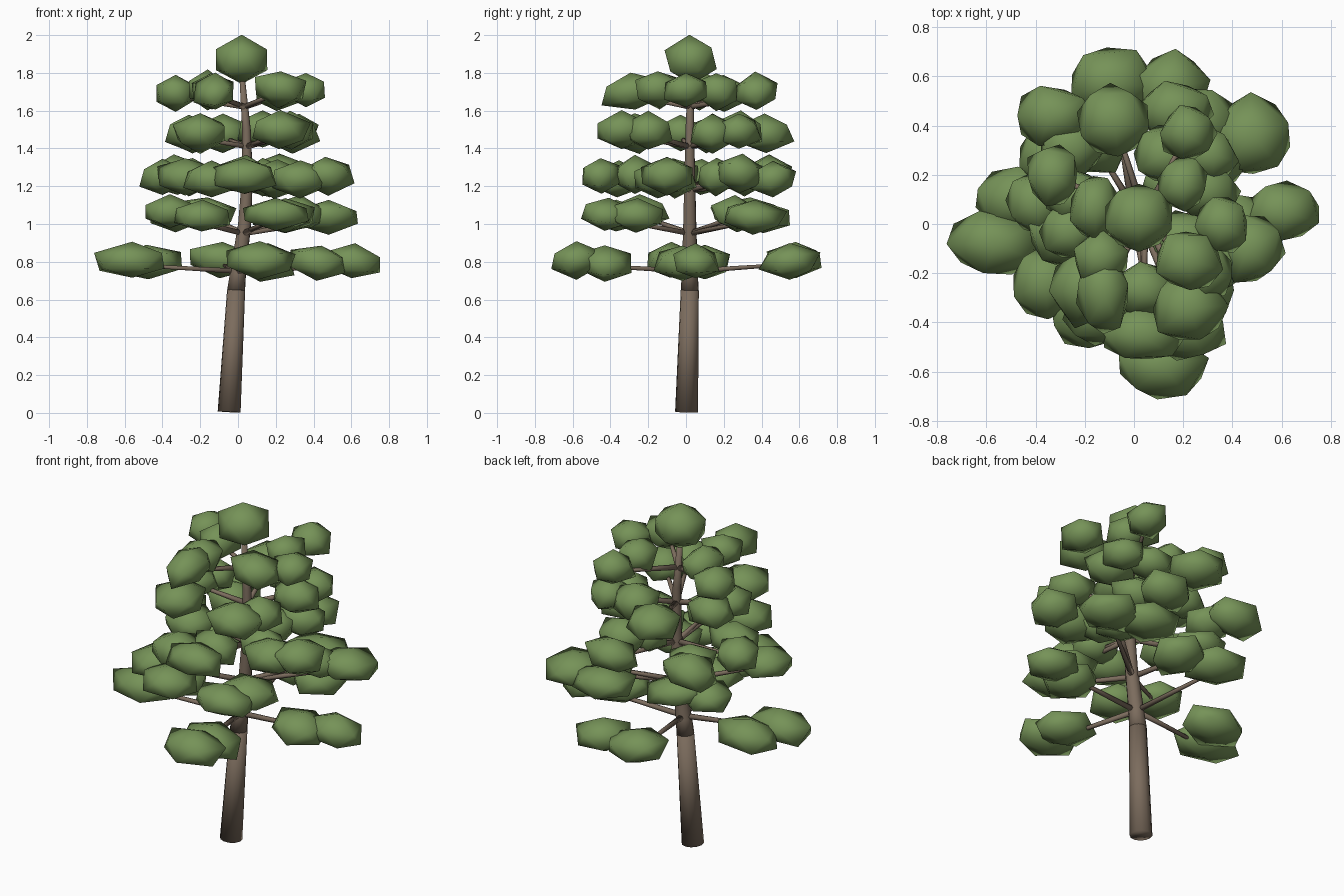
import bpy, bmesh, math, random
from mathutils import Vector, Matrix

random.seed(4)
cube = bpy.data.objects.get("Cube")
if cube:
    bpy.data.objects.remove(cube, do_unlink=True)


def make_material(name, rgb):
    mat = bpy.data.materials.new(name)
    mat.use_nodes = True
    mat.diffuse_color = (*rgb, 1)
    bsdf = mat.node_tree.nodes["Principled BSDF"]
    bsdf.inputs["Base Color"].default_value = (*rgb, 1)
    bsdf.inputs["Roughness"].default_value = 0.9
    return mat


bark = make_material("bark brown", (0.2, 0.15, 0.11))
needles = make_material("needle green", (0.18, 0.29, 0.097))


def finish(bm, name, mat):
    """Smooth-shaded object with one material."""
    bmesh.ops.recalc_face_normals(bm, faces=bm.faces)
    mesh = bpy.data.meshes.new(name)
    bm.to_mesh(mesh)
    bm.free()
    mesh.materials.append(mat)
    mesh.shade_smooth()
    obj = bpy.data.objects.new(name, mesh)
    bpy.context.collection.objects.link(obj)


def tube(name, points, radii, sides):
    """Tapered tube through a list of points, closed at both ends."""
    bm = bmesh.new()
    turn = (Vector(points[-1]) - Vector(points[0])).to_track_quat("Z", "Y")
    rings = []
    for point, radius in zip(points, radii):
        ring = []
        for i in range(sides):
            a = math.tau * i / sides
            offset = Vector((math.cos(a), math.sin(a), 0)) * radius
            ring.append(bm.verts.new(Vector(point) + turn @ offset))
        rings.append(ring)
    for low, high in zip(rings, rings[1:]):
        for i in range(sides):
            j = (i + 1) % sides
            bm.faces.new((low[i], low[j], high[j], high[i]))
    bm.faces.new(rings[0])
    bm.faces.new(rings[-1])
    finish(bm, name, bark)


def clump(name, center, size, jitter=0.11):
    """Irregular squashed foliage ball."""
    bm = bmesh.new()
    bmesh.ops.create_icosphere(bm, subdivisions=1, radius=1)
    yaw = Matrix.Rotation(random.uniform(0, math.tau), 3, "Z")
    tilt = Matrix.Rotation(random.uniform(-0.14, 0.14), 3, random.choice("XY"))
    for v in bm.verts:
        p = yaw @ v.co * random.uniform(1 - jitter, 1 + jitter)
        p = Vector((p.x * size[0], p.y * size[1], p.z * size[2]))
        v.co = Vector(center) + tilt @ p
    finish(bm, name, needles)


# Trunk in two stacked pieces, leaning slightly and bending back near the tip
trunk_path = [(-0.047, 0.003, 0.005), (-0.01, 0.02, 0.65), (0, 0.02, 0.74),
              (0.035, 0.02, 1.0), (0.05, 0.02, 1.25), (0.045, 0.02, 1.5),
              (0.02, 0.025, 1.8)]
trunk_radii = [0.061, 0.048, 0.043, 0.035, 0.029, 0.023, 0.014]
tube("lower_trunk", trunk_path[:2], trunk_radii[:2], 12)
tube("upper_trunk", trunk_path[1:], trunk_radii[1:], 12)


def trunk_at(z):
    for a, b in zip(trunk_path, trunk_path[1:]):
        if a[2] <= z <= b[2]:
            return Vector(a).lerp(Vector(b), (z - a[2]) / (b[2] - a[2]))


# Foliage clumps of each tier: x, y, half width, half depth
lowest = [(-.56, -.08, .19, .13), (-.48, .1, .18, .13), (.61, .05, .16, .12),
          (.43, -.02, .16, .14), (.11, -.58, .18, .13), (.13, -.43, .17, .14),
          (-.09, .58, .18, .14), (.15, .55, .15, .15)]
lower = [(.48, .36, .17, .16), (.25, .41, .17, .14), (-.36, -.24, .14, .14),
         (-.19, -.37, .15, .13), (.2, -.42, .18, .13), (.25, -.26, .15, .15),
         (-.17, .34, .16, .14), (-.33, .27, .14, .13), (.32, .26, .15, .12)]
middle = [(-.4, .08, .12, .12), (-.33, .44, .15, .12), (.47, -.1, .13, .14),
          (.33, -.15, .15, .13), (.03, -.45, .16, .11), (-.14, -.36, .15, .13),
          (.16, .46, .15, .12), (-.28, -.06, .15, .13), (.04, -.27, .13, .11),
          (.2, -.06, .14, .11), (.22, .29, .14, .12), (-.25, .31, .14, .12),
          (.13, .16, .1, .1)]
upper = [(.22, -.34, .15, .15), (.28, .14, .14, .12), (-.08, .42, .14, .14),
         (.13, .28, .12, .12), (-.26, -.03, .12, .12), (-.2, -.26, .14, .15),
         (.31, .28, .11, .11), (-.24, .12, .13, .11), (.28, -.2, .13, .12)]
highest = [(-.33, .2, .11, .12), (-.16, .07, .1, .14), (-.12, -.28, .11, .16),
           (.36, 0, .11, .12), (.22, -.15, .13, .12), (.2, .16, .1, .11),
           (.22, .37, .11, .12), (-.14, -.14, .11, .11)]

# Tier name, clumps, branch root height, foliage height, half thickness
tiers = [("lowest", lowest, 0.75, 0.81, 0.095),
         ("lower", lower, 0.95, 1.05, 0.088),
         ("middle", middle, 1.18, 1.25, 0.102),
         ("upper", upper, 1.41, 1.485, 0.1),
         ("highest", highest, 1.62, 1.705, 0.1)]

for tier, clumps, root_z, leaf_z, thick in tiers:
    for n, (x, y, rx, ry) in enumerate(clumps, 1):
        z = leaf_z + random.uniform(-0.015, 0.015)
        clump(f"{tier}_foliage_{n}", (x, y, z), (rx * 1.12, ry * 1.12, thick))
        # Neighbouring clumps share a branch
        if n % 2:
            root = trunk_at(root_z)
            tip = Vector((x, y, z - 0.02))
            tube(f"{tier}_branch_{n}", [root, tip], [0.016, 0.009], 6)

# Crown at the very top
clump("crown_foliage", (0.02, 0.025, 1.87), (0.16, 0.155, 0.13), 0.03)
